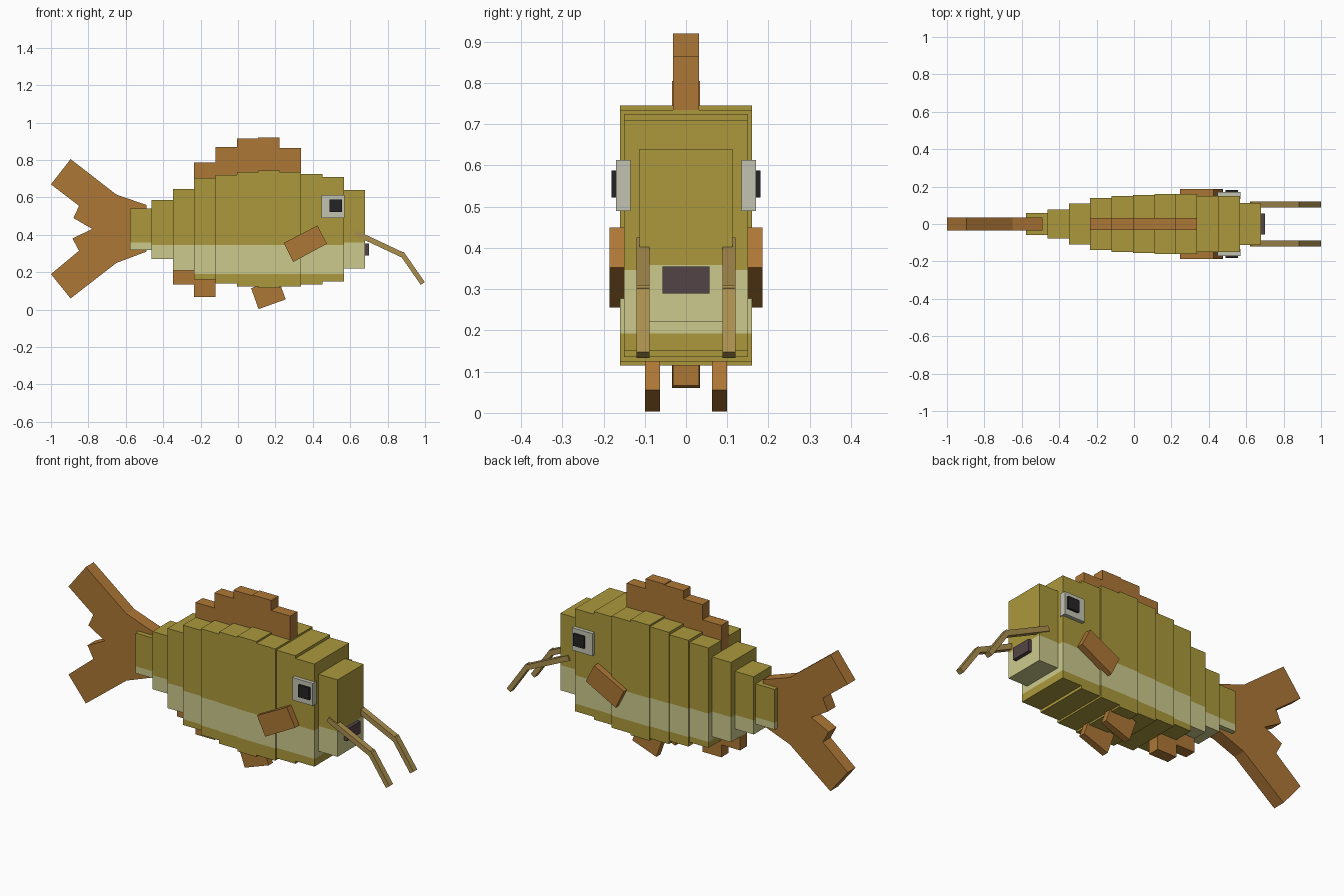
import bpy, bmesh, math
from mathutils import Vector

cube = bpy.data.objects.get("Cube")
if cube:
    bpy.data.objects.remove(cube, do_unlink=True)


def linear(c):
    c /= 255
    return c / 12.92 if c <= 0.04045 else ((c + 0.055) / 1.055) ** 2.4


def material(name, r, g, b):
    m = bpy.data.materials.new(name)
    m.use_nodes = True
    col = (linear(r), linear(g), linear(b), 1)
    m.diffuse_color = col
    m.node_tree.nodes["Principled BSDF"].inputs["Base Color"].default_value = col
    return m


olive = material("olive scales", 171, 153, 60)
cream = material("cream band", 204, 202, 140)
orange = material("fin orange", 174, 119, 54)
tan = material("barbel tan", 170, 142, 78)
white = material("eye white", 196, 195, 178)
black = material("pupil black", 36, 36, 36)
plum = material("mouth plum", 84, 68, 70)


def prism(name, outline, y0, y1, *mats, bands=()):
    """Extrude an XZ outline along Y; faces between the two band heights use the second material."""
    bm = bmesh.new()
    face = bm.faces.new([bm.verts.new((x, y0, z)) for x, z in outline])
    ext = bmesh.ops.extrude_face_region(bm, geom=[face])
    moved = [v for v in ext["geom"] if isinstance(v, bmesh.types.BMVert)]
    bmesh.ops.translate(bm, verts=moved, vec=(0, y1 - y0, 0))
    for z in bands:
        bmesh.ops.bisect_plane(bm, geom=bm.verts[:] + bm.edges[:] + bm.faces[:],
                               plane_co=(0, 0, z), plane_no=(0, 0, 1))
    bmesh.ops.recalc_face_normals(bm, faces=bm.faces)
    if bands:
        for f in bm.faces:
            f.material_index = int(bands[0] < f.calc_center_median().z < bands[1])
    mesh = bpy.data.meshes.new(name)
    bm.to_mesh(mesh)
    bm.free()
    for m in mats:
        mesh.materials.append(m)
    obj = bpy.data.objects.new(name, mesh)
    bpy.context.collection.objects.link(obj)
    return obj


def rect(x0, x1, z0, z1):
    return [(x0, z0), (x1, z0), (x1, z1), (x0, z1)]


def bar(start, end, thick):
    """Rectangle outline around a slanted centre line."""
    a, b = Vector(start), Vector(end)
    d = (b - a).normalized() * thick / 2
    n = Vector((-d.y, d.x))
    return [a - n, b - n, b + n, a + n]


# Body slices from tail to head: bottom, top, half width
slices = [(.32, .54, .06), (.27, .585, .077), (.21, .645, .11), (.16, .705, .14),
          (.14, .72, .15), (.125, .735, .155), (.115, .745, .16), (.125, .735, .16),
          (.135, .725, .15), (.15, .71, .15), (.22, .64, .113)]
step = 1.257 / len(slices)
for i, (z0, z1, w) in enumerate(slices):
    x = -.577 + i * step
    top = .358 if i in (0, 10) else .347
    name = "head" if i == 10 else f"body_slice_{i + 1}"
    prism(name, rect(x, x + step, z0, z1), -w, w, olive, cream, bands=(.192, top))

# Stepped dorsal fin
for i, z in enumerate((.787, .87, .915, .92, .865)):
    x = -.235 + i * step
    prism(f"dorsal_fin_{i + 1}", rect(x, x + step, .65, z), -.031, .031, orange)

# Forked tail fin
prism("tail_fin", [(-.49, .56), (-.65, .615), (-.895, .805), (-1, .67), (-.85, .555),
                   (-.88, .49), (-.78, .432), (-.885, .38), (-.85, .315), (-1, .19),
                   (-.895, .06), (-.65, .25), (-.49, .31)], -.034, .034, orange)

# Anal fin steps
prism("anal_fin_rear", rect(-.348, -.235, .135, .3), -.031, .031, orange)
prism("anal_fin_front", rect(-.235, -.12, .067, .25), -.031, .031, orange)

# Mouth
prism("mouth", rect(.67, .70, .29, .355), -.057, .057, plum)

# Paired parts on both flanks
for s, side in ((-1, "front"), (1, "back")):
    prism(f"pectoral_fin_{side}", [(.245, .357), (.425, .45), (.475, .352), (.295, .255)],
          s * .145, s * .186, orange)
    prism(f"pelvic_fin_{side}", [(.07, .115), (.11, .003), (.255, .055), (.215, .165)],
          s * .063, s * .099, orange)
    prism(f"eye_{side}", rect(.447, .57, .49, .613), s * .135, s * .17, white)
    prism(f"pupil_{side}", rect(.49, .556, .522, .588), s * .15, s * .181, black)
    prism(f"barbel_base_{side}", bar((.625, .412), (.885, .29), .028),
          s * .088, s * .12, tan)
    prism(f"barbel_tip_{side}", bar((.875, .302), (.988, .14), .026),
          s * .088, s * .12, tan)
